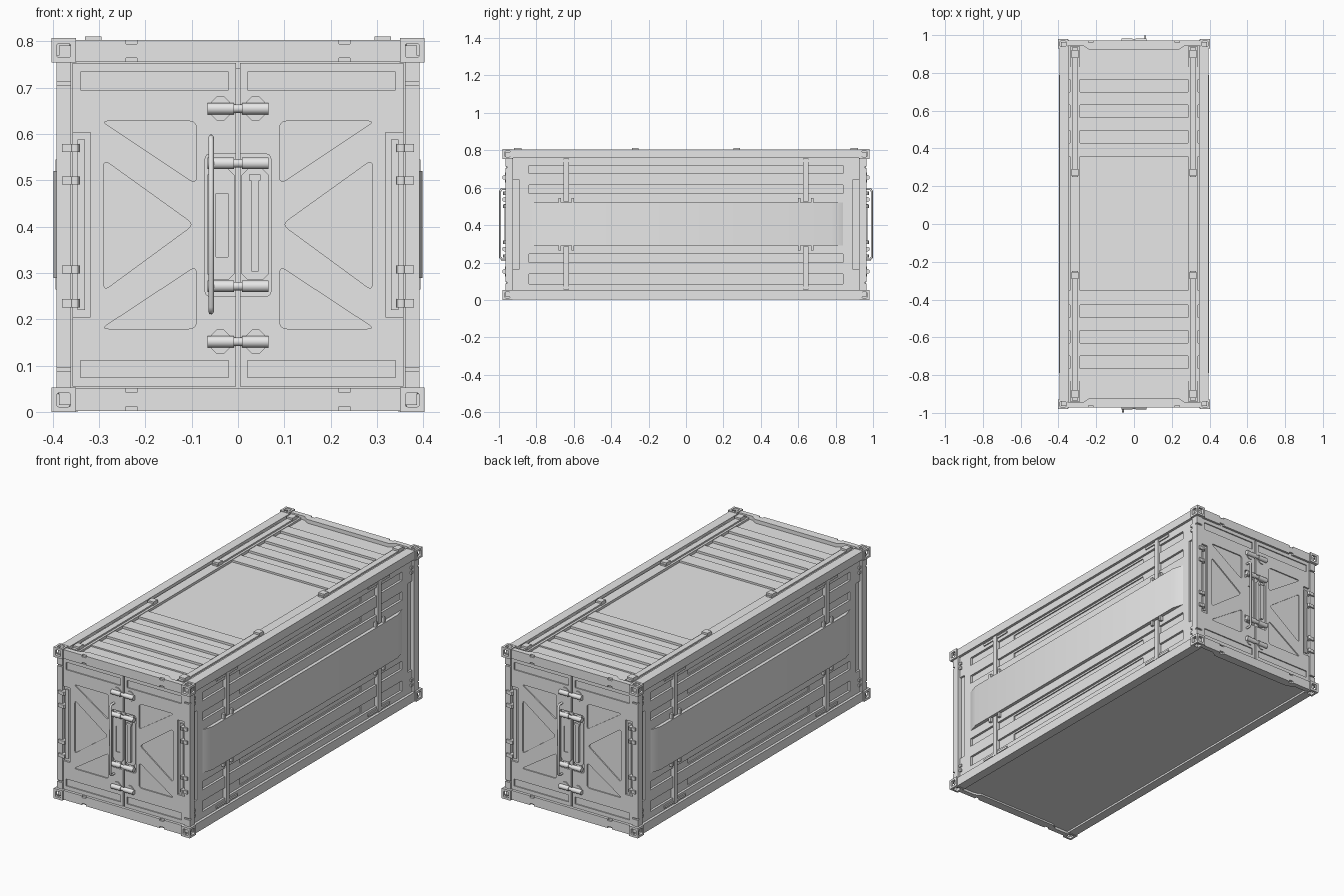
import bpy, bmesh
from math import cos, sin, pi, radians, sqrt

if "Cube" in bpy.data.objects:
    bpy.data.objects.remove(bpy.data.objects["Cube"])

steel = bpy.data.materials.new("light_grey_steel")
steel.use_nodes = True
steel.diffuse_color = (0.8, 0.8, 0.8, 1)
steel.node_tree.nodes["Principled BSDF"].inputs["Base Color"].default_value = (0.8, 0.8, 0.8, 1)

half = []  # parts repeated by a half turn about z


# A solid is (axis, outline, start, end)
def rect(a, b, c, d):
    return [(a, c), (b, c), (b, d), (a, d)]


def box(x0, x1, y0, y1, z0, z1):
    return ("z", rect(x0, x1, y0, y1), z0, z1)


def octagon(u, v, hu, hv, c):
    return [(u - hu + c, v - hv), (u + hu - c, v - hv), (u + hu, v - hv + c), (u + hu, v + hv - c),
            (u + hu - c, v + hv), (u - hu + c, v + hv), (u - hu, v + hv - c), (u - hu, v - hv + c)]


def circle(u, v, r, n=16):
    return [(u + r * cos(2 * pi * i / n), v + r * sin(2 * pi * i / n)) for i in range(n)]


def rounded(pts, r, steps=4):
    """Soften every corner with a small quadratic arc."""
    out = []
    for i, (px, py) in enumerate(pts):
        ends = []
        for qx, qy in (pts[i - 1], pts[(i + 1) % len(pts)]):
            d = sqrt((qx - px) ** 2 + (qy - py) ** 2)
            ends.append((px + (qx - px) * r / d, py + (qy - py) * r / d))
        (ax, ay), (bx, by) = ends
        for k in range(steps + 1):
            t = k / steps
            w = ((1 - t) ** 2, 2 * t * (1 - t), t * t)
            out.append((w[0] * ax + w[1] * px + w[2] * bx, w[0] * ay + w[1] * py + w[2] * by))
    return out


def flip(pts, s):
    return [(s * u, v) for u, v in pts]


def mesh_of(name, solids):
    bm = bmesh.new()
    place = {"x": lambda u, v, t: (t, u, v), "y": lambda u, v, t: (u, t, v), "z": lambda u, v, t: (u, v, t)}
    for axis, pts, a, b in solids:
        lo, hi = [[bm.verts.new(place[axis](u, v, t)) for u, v in pts] for t in (a, b)]
        bm.faces.new(lo)
        bm.faces.new(hi[::-1])
        for i in range(len(pts)):
            bm.faces.new((lo[i - 1], lo[i], hi[i], hi[i - 1]))
    bmesh.ops.recalc_face_normals(bm, faces=bm.faces)
    me = bpy.data.meshes.new(name)
    bm.to_mesh(me)
    bm.free()
    return me


def part(name, solids, cuts=(), twin=True):
    ob = bpy.data.objects.new(name, mesh_of(name, solids))
    bpy.context.collection.objects.link(ob)
    cutters = []
    for c in cuts:
        cutter = bpy.data.objects.new("cutter", mesh_of("cutter", [c]))
        cutter.hide_render = True
        bpy.context.collection.objects.link(cutter)
        cutters.append(cutter)
        mod = ob.modifiers.new("cut", "BOOLEAN")
        mod.operation, mod.solver, mod.object = "DIFFERENCE", "EXACT", cutter
    if cutters:
        bpy.context.view_layer.update()
        done = bpy.data.meshes.new_from_object(ob.evaluated_get(bpy.context.evaluated_depsgraph_get()))
        ob.modifiers.clear()
        ob.data = done
        for c in cutters:
            bpy.data.objects.remove(c)
    ob.data.materials.clear()
    ob.data.materials.append(steel)
    ob.data.shade_smooth()
    ob.data.set_sharp_from_angle(angle=radians(30))
    if twin:
        half.append(ob)
    return ob


# Hollow-looking core with a recessed floor
part("core", [box(-0.36, 0.36, -0.94, 0.94, 0.012, 0.77)], twin=False)

# Corner castings with a rounded socket in each outer face
for s in (-1, 1):
    for k, (z0, z1) in enumerate(((0, 0.053), (0.754, 0.807))):
        zc = (z0 + z1) / 2
        sock = lambda u, v: rounded(rect(u - 0.015, u + 0.015, v - 0.015, v + 0.015), 0.006)
        zf = (-0.01, 0.016) if k == 0 else (0.791, 0.82)
        part("corner_casting", [box(*sorted((s * 0.35, s * 0.402)), -0.98, -0.928, z0, z1)],
             [("y", sock(s * 0.376, zc), -0.99, -0.964), ("x", sock(-0.954, zc), s * 0.386, s * 0.42),
              ("z", sock(s * 0.376, -0.954), *zf)])
    # Corner post with two grooves
    grooves = [box(*sorted((s * 0.3, s * 0.42)), -0.99, -0.956, z, z + 0.008) for z in (0.088, 0.705)]
    part("corner_post", [box(*sorted((s * 0.36, s * 0.392)), -0.966, -0.925, 0.04, 0.77)], grooves)

# End beams, deeper in the middle, with small notches
for name, z0, z1 in (("bottom_end_beam", 0.003, 0.052), ("top_end_beam", 0.755, 0.803)):
    outline = [(-0.36, -0.971), (0.36, -0.971), (0.36, -0.945), (0.27, -0.945),
               (0.24, -0.925), (-0.24, -0.925), (-0.27, -0.945), (-0.36, -0.945)]
    notches = [box(x - 0.012, x + 0.012, -0.99, -0.96, *z) for x in (-0.23, 0.23)
               for z in ((z0 - 0.01, z0 + 0.009), (z1 - 0.009, z1 + 0.01))]
    part(name, [("z", outline, z0, z1)], notches)

# Side rails
part("side_rail", [box(0.345, 0.394, -0.94, 0.94, z0, z1) for z0, z1 in ((0.002, 0.05), (0.758, 0.803))])

# Side wall with long two-step recesses and end brackets
bands = ((0.085, 0.14), (0.2, 0.245), (0.57, 0.615), (0.675, 0.72))
cuts = [box(0.368, 0.42, -0.84, 0.84, a, b) for a, b in bands]
cuts += [box(0.362, 0.42, -0.51, 0.51, a + 0.01, b - 0.01) for a, b in bands]
cuts += [("x", rect(*sorted((s * 0.89, s * 0.96)), 0.165, 0.64), 0.37, 0.42) for s in (-1, 1)]
part("side_wall", [box(0.34, 0.38, -0.935, 0.935, 0.04, 0.77)], cuts)

# Raised middle panel with ramped ends
part("side_middle_panel", [("z", [(0.37, -0.86), (0.38, -0.84), (0.398, -0.78), (0.398, 0.78),
                                  (0.38, 0.84), (0.37, 0.86)], 0.29, 0.52)])

# Vertical straps, clips and bolts on the side
straps, bolts = [], []
for s in (-1, 1):
    y = s * 0.64
    for z0, z1 in ((0.055, 0.285), (0.525, 0.755)):
        straps.append(box(0.36, 0.389, y - 0.014, y + 0.014, z0, z1))
    for z0, z1 in ((0.265, 0.292), (0.518, 0.545)):
        straps += [box(0.37, 0.394, y + d - 0.007, y + d + 0.007, z0, z1) for d in (-0.034, 0.034)]
    for z0 in (0.06, 0.738):
        straps.append(box(0.37, 0.386, y - 0.09, y + 0.09, z0, z0 + 0.012))
    for z in (0.09, 0.117, 0.69, 0.717):
        bolts.append(box(0.37, 0.388, s * 0.915 - 0.007, s * 0.915 + 0.007, z - 0.007, z + 0.007))
part("side_straps", straps)
part("side_bolts", bolts)

# Roof deck: lowered centre field and cross grooves
slots = [box(-0.37, 0.37, *sorted((s * y, s * (y + 0.065))), 0.778, 0.85)
         for s in (-1, 1) for y in (0.43, 0.565, 0.7)]
slots.append(box(-0.37, 0.37, -0.352, 0.358, 0.78, 0.85))
slots += [box(-0.37, 0.37, *sorted((s * 0.83, s * 0.96)), 0.783, 0.85) for s in (-1, 1)]
part("roof_deck", [box(-0.35, 0.35, -0.945, 0.945, 0.74, 0.79)], slots, twin=False)

# Roof runners with strapped-down bars
runner = [box(0.285, 0.338, -0.94, 0.94, 0.76, 0.793)]
bars = []
for s in (-1, 1):
    bars.append(box(0.297, 0.328, *sorted((s * 0.25, s * 0.935)), 0.78, 0.801))
    bars += [box(0.295, 0.33, *sorted((s * a, s * b)), 0.78, 0.811) for a, b in ((0.255, 0.29), (0.88, 0.92))]
part("roof_runner", runner)
part("roof_bars", bars)

# Doors with pressed panels, triangles, hinge notch and lock pocket
F = -0.962
for s in (-1, 1):
    tris = [[(0.09, 0.628), (0.295, 0.628), (0.09, 0.492)],
            [(0.29, 0.545), (0.29, 0.262), (0.095, 0.405)],
            [(0.09, 0.18), (0.295, 0.18), (0.09, 0.315)]]
    cuts = [("y", flip(rounded(t, 0.016), s), -1, F + 0.006) for t in tris]
    cuts += [("y", flip(rect(0.02, 0.34, a, b), s), -1, F + 0.006) for a, b in ((0.075, 0.112), (0.695, 0.734))]
    cuts.append(("y", flip(rect(0.318, 0.4, 0.205, 0.603), s), -1, F + 0.01))
    cuts.append(("y", flip(rounded(rect(-0.05, 0.071, 0.25, 0.557), 0.012), s), -1, F + 0.014))
    part("door", [box(*sorted((s * 0.004, s * 0.357)), F, -0.93, 0.055, 0.753)], cuts)

    # Lock plate, bracket plates and hinges
    part("lock_plate", [("y", octagon(s * 0.037, 0.405, 0.03, 0.12, 0.014), F + 0.004, -0.94)],
         [("y", rect(s * 0.035 - 0.013, s * 0.035 + 0.013, 0.335, 0.472), -1, F + 0.008)] if s < 0 else [])
    part("bar_brackets", [("y", octagon(s * 0.038, z, 0.02, 0.026, 0.012), F - 0.005, -0.94)
                          for z in (0.152, 0.655)])
    hinges = [box(*sorted((s * 0.33, s * 0.346)), F + 0.003, -0.94, 0.22, 0.588)]
    for z in (0.235, 0.308, 0.5, 0.57):
        hinges.append(box(*sorted((s * 0.346, s * 0.38)), -0.974, -0.94, z - 0.009, z + 0.009))
        hinges.append(("z", circle(s * 0.352, -0.968, 0.01, 12), z - 0.009, z + 0.009))
    part("door_hinges", hinges)

# Locking bars across the door gap
bars = []
for z in (0.152, 0.272, 0.537, 0.655):
    bars += [("x", circle(-0.97, z, 0.0125), s * 0.009, s * 0.066) for s in (-1, 1)]
    bars.append(("x", circle(-0.97, z, 0.009), -0.02, 0.02))
    bars += [box(x - 0.014, x + 0.014, -0.968, -0.945, z - 0.009, z + 0.009) for x in (-0.038, 0.038)]
part("locking_bars", bars)

# Lever on the other lock plate
part("lock_lever", [("y", rounded(rect(0.028, 0.045, 0.303, 0.505), 0.004), -0.97, -0.95),
                    box(0.024, 0.049, -0.972, -0.95, 0.5, 0.513)])

# Long pull handle
curve = bpy.data.curves.new("pull_handle", "CURVE")
curve.dimensions = "3D"
curve.bevel_depth, curve.bevel_resolution = 0.006, 2
path = [(-0.955, 0.217), (-0.985, 0.217), (-0.994, 0.228), (-0.994, 0.582), (-0.985, 0.593), (-0.955, 0.593)]
line = curve.splines.new("POLY")
line.points.add(len(path) - 1)
for p, (y, z) in zip(line.points, path):
    p.co = (-0.058, y, z, 1)
line.use_smooth = True
curve.use_fill_caps = True
curve.materials.append(steel)
handle = bpy.data.objects.new("pull_handle", curve)
bpy.context.collection.objects.link(handle)
half.append(handle)

# Repeat everything on the opposite end and side
for ob in half:
    twin = ob.copy()
    twin.name = "opposite_" + ob.name.split(".")[0]
    twin.rotation_euler.z = pi
    bpy.context.collection.objects.link(twin)
